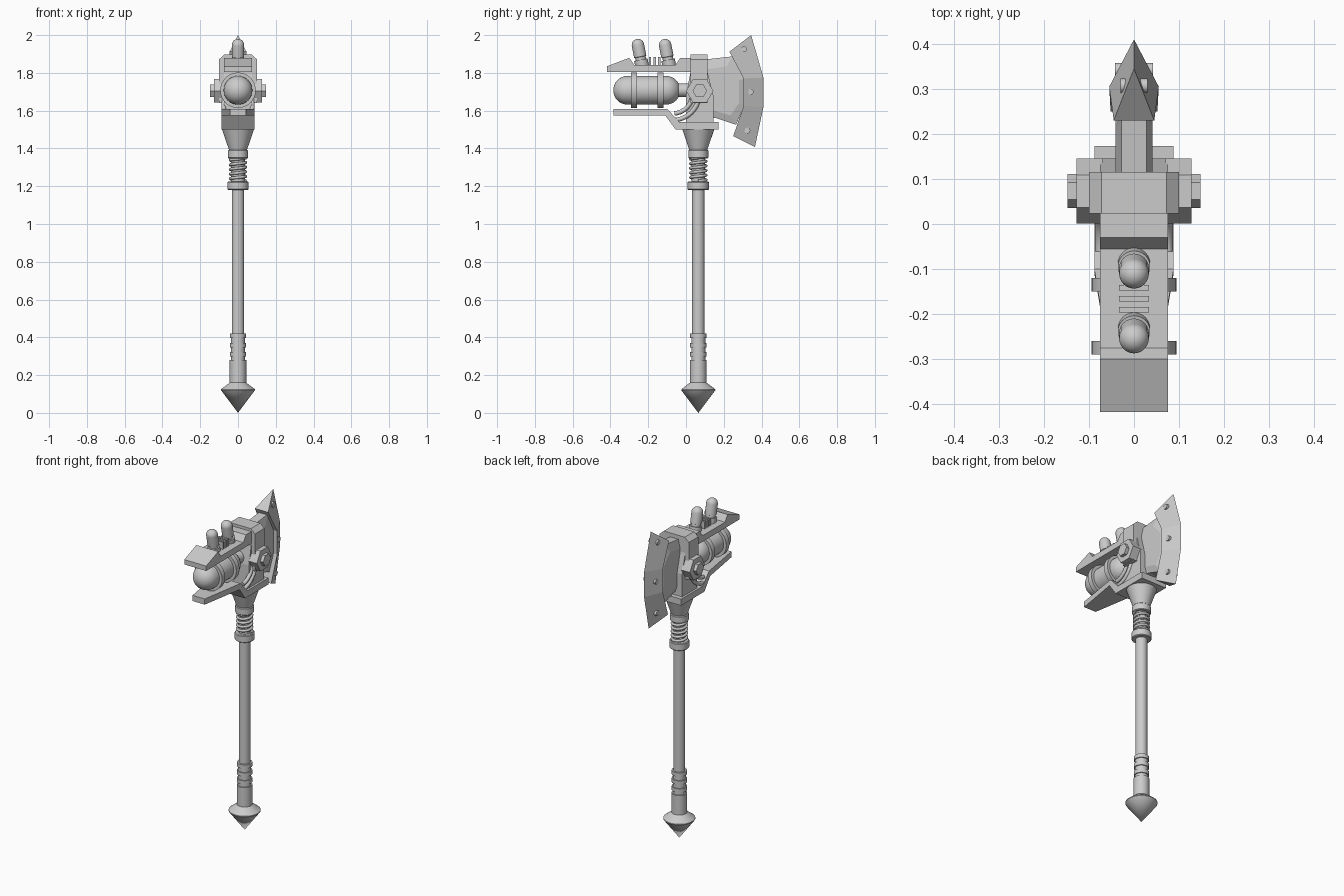
import bpy, bmesh, math
from mathutils import Vector

if "Cube" in bpy.data.objects:
    bpy.data.objects.remove(bpy.data.objects["Cube"])

AXIS_Y = 0.065


def finish(name, bm, smooth=False):
    bmesh.ops.recalc_face_normals(bm, faces=bm.faces)
    me = bpy.data.meshes.new(name)
    bm.to_mesh(me)
    bm.free()
    ob = bpy.data.objects.new(name, me)
    bpy.context.collection.objects.link(ob)
    if smooth:
        bpy.ops.object.select_all(action='DESELECT')
        ob.select_set(True)
        bpy.context.view_layer.objects.active = ob
        bpy.ops.object.shade_smooth_by_angle(angle=math.radians(35))
    return ob


def loft(name, rings):
    """Closed solid through rings of equal point count."""
    bm = bmesh.new()
    vs = [[bm.verts.new(p) for p in r] for r in rings]
    n = len(vs[0])
    for a, b in zip(vs, vs[1:]):
        for i in range(n):
            j = (i + 1) % n
            bm.faces.new((a[i], a[j], b[j], b[i]))
    bm.faces.new(vs[0])
    bm.faces.new(vs[-1])
    return finish(name, bm)


def prism(name, pts, half):
    """Side profile (y, z) widened along x; half may depend on y."""
    w = half if callable(half) else (lambda y: half)
    return loft(name, [[(s * w(y), y, z) for y, z in pts] for s in (-1, 1)])


def lathe(name, profile, origin, direction=(0, 0, 1), seg=32, smooth=True, spin=0.0):
    """Revolve (radius, height) profile about direction."""
    q = Vector((0, 0, 1)).rotation_difference(Vector(direction))
    o = Vector(origin)
    bm = bmesh.new()
    rings = []
    for r, h in profile:
        if r < 1e-5:
            rings.append([bm.verts.new(o + q @ Vector((0, 0, h)))])
        else:
            rings.append([bm.verts.new(o + q @ Vector((
                r * math.cos(spin + math.tau * i / seg),
                r * math.sin(spin + math.tau * i / seg), h))) for i in range(seg)])
    for a, b in zip(rings, rings[1:]):
        for i in range(seg):
            j = (i + 1) % seg
            if len(a) == 1:
                bm.faces.new((a[0], b[i], b[j]))
            elif len(b) == 1:
                bm.faces.new((a[i], a[j], b[0]))
            else:
                bm.faces.new((a[i], a[j], b[j], b[i]))
    for end in (rings[0], rings[-1]):
        if len(end) > 1:
            bm.faces.new(end)
    return finish(name, bm, smooth)


def disc(name, r, h0, h1, origin, direction=(0, 0, 1), **kw):
    return lathe(name, [(r, h0), (r, h1)], origin, direction, **kw)


def tube(name, pts, r):
    cu = bpy.data.curves.new(name, 'CURVE')
    cu.dimensions = '3D'
    cu.bevel_depth, cu.bevel_resolution, cu.use_fill_caps = r, 2, True
    sp = cu.splines.new('POLY')
    sp.points.add(len(pts) - 1)
    for p, c in zip(sp.points, pts):
        p.co = (*c, 1)
    ob = bpy.data.objects.new(name, cu)
    bpy.context.collection.objects.link(ob)


def dome(r, h, sign, n=8):
    """Quarter circle profile; sign -1 starts at the pole, +1 ends at it."""
    a = [(r * math.cos(math.pi / 2 * i / n), h + sign * r * math.sin(math.pi / 2 * i / n))
         for i in range(n)] + [(0, h + sign * r)]
    return a if sign > 0 else a[::-1]


# Handle: pommel, grip rings, shaft, collars and flared neck
base = (0, AXIS_Y, 0)
lathe("pommel", [(0, 0.0), (0.09, 0.12), (0.09, 0.125), (0.044, 0.16), (0.044, 0.28)], base)
disc("shaft", 0.033, 0.27, 1.2, base)
for i in range(3):
    disc("grip_ring", 0.043, 0.298 + i * 0.049, 0.322 + i * 0.049, base)
disc("grip_top", 0.037, 0.27, 0.4, base)
for z0, z1, r in ((1.18, 1.225, 0.056), (1.348, 1.392, 0.053)):
    lathe("collar", [(r - .004, z0), (r, z0 + .004), (r, z1 - .004), (r - .004, z1)], base)
disc("neck_rod", 0.036, 1.2, 1.38, base)
lathe("neck_flare", [(0.047, 1.39), (0.052, 1.405), (0.086, 1.505)], base)
turns = 5
tube("neck_spring", [(0.041 * math.cos(math.tau * i / 24), AXIS_Y + 0.041 * math.sin(math.tau * i / 24),
                      1.228 + 0.122 * i / (24 * turns)) for i in range(24 * turns + 1)], 0.008)

# Lower cradle, tapering to the front
prism("lower_cradle", [(-0.385, 1.575), (-0.11, 1.575), (-0.055, 1.50), (0.173, 1.50),
                       (0.173, 1.54), (-0.035, 1.54), (-0.1, 1.61), (-0.385, 1.61)],
      lambda y: 0.042 + 0.046 * min(1, (y + 0.385) / 0.275))

# Upper rail
prism("upper_rail", [(-0.418, 1.805), (0.04, 1.805), (0.04, 1.88), (-0.03, 1.88), (-0.055, 1.842),
                     (-0.275, 1.842), (-0.3, 1.88), (-0.418, 1.835)], 0.075)

# Central block with chamfered top, and the core under it
block = [(-0.1, 1.64), (0.1, 1.64), (0.1, 1.872), (0.072, 1.897), (-0.072, 1.897), (-0.1, 1.872)]
loft("central_block", [[(x, y, z) for x, z in block] for y in (0.023, 0.115)])
prism("core", [(0.0, 1.53), (0.145, 1.53), (0.145, 1.68), (0.115, 1.8), (0.023, 1.8), (0.0, 1.68)], 0.075)

# Hexagonal bosses and bolts on both sides
for s in (-1, 1):
    o = (0, 0.073, 1.705)
    for name, r, h0, h1 in (("hex_boss", 0.072, 0.07, 0.128), ("hex_bolt", 0.038, 0.12, 0.148)):
        disc(name, r, h0, h1, o, (s, 0, 0), seg=6, smooth=False, spin=math.pi / 2)

# Pressure tank, bands and outlet
tank = (0, 0, 1.708)
R = 0.076
lathe("tank", dome(R, -0.309, -1) + dome(R, -0.106, 1), tank, (0, 1, 0))
for y in (-0.275, -0.135):
    disc("tank_band", 0.094, y - 0.015, y + 0.015, tank, (0, 1, 0))
disc("tank_outlet", 0.036, -0.06, 0.03, tank, (0, 1, 0))

# Curved hoses below the bosses
for s in (-1, 1):
    for r in (0.105, 0.14):
        tube("hose", [(s * 0.075, -0.07 + r * math.sin(a), 1.69 - r * math.cos(a))
                      for a in (math.radians(5 + 8 * i) for i in range(11))], 0.012)

# Tilted canisters with sockets, and cooling fins between
for y in (-0.088, -0.232):
    d = Vector((0, -0.2, 1)).normalized()
    o = (0, y, 1.835)
    disc("canister_socket", 0.036, -0.02, 0.035, o, d, seg=24)
    lathe("canister", [(0.028, 0), (0.028, 0.05), (0.033, 0.052)] + dome(0.033, 0.114, 1), o, d, seg=24)
for y in (-0.142, -0.166, -0.19):
    prism("cooling_fin", [(y - .006, 1.83), (y + .006, 1.83), (y + .006, 1.885), (y - .006, 1.885)], 0.033)

# Head plate joining block and blade, chamfered on both faces
outer = [(0.09, 1.87), (0.245, 1.887), (0.31, 1.77), (0.31, 1.63), (0.265, 1.525), (0.16, 1.56), (0.09, 1.56)]
inner = [(0.09, 1.815), (0.215, 1.835), (0.28, 1.76), (0.28, 1.64), (0.235, 1.575), (0.15, 1.60), (0.09, 1.60)]
loft("head_plate", [[(x, y, z) for y, z in p] for x, p in
                    ((-0.041, inner), (-0.028, outer), (0.028, outer), (0.041, inner))])

# Blade: wedge section swept through four stations
stations = [(0.23, 1.912, 0.345, 2.0, 0.045), (0.305, 1.77, 0.41, 1.775, 0.055),
            (0.305, 1.625, 0.41, 1.62, 0.055), (0.25, 1.465, 0.365, 1.408, 0.052)]
loft("blade", [[(-t, y0, z0), (t, y0, z0), (0, y1, z1)] for y0, z0, y1, z1, t in stations])

# Blade rivets
for y, z, h in ((0.307, 1.925, 0.03), (0.342, 1.70, 0.042), (0.325, 1.495, 0.034)):
    disc("blade_rivet", 0.016, -h, h, (0, y, z), (1, 0, 0), seg=12)
